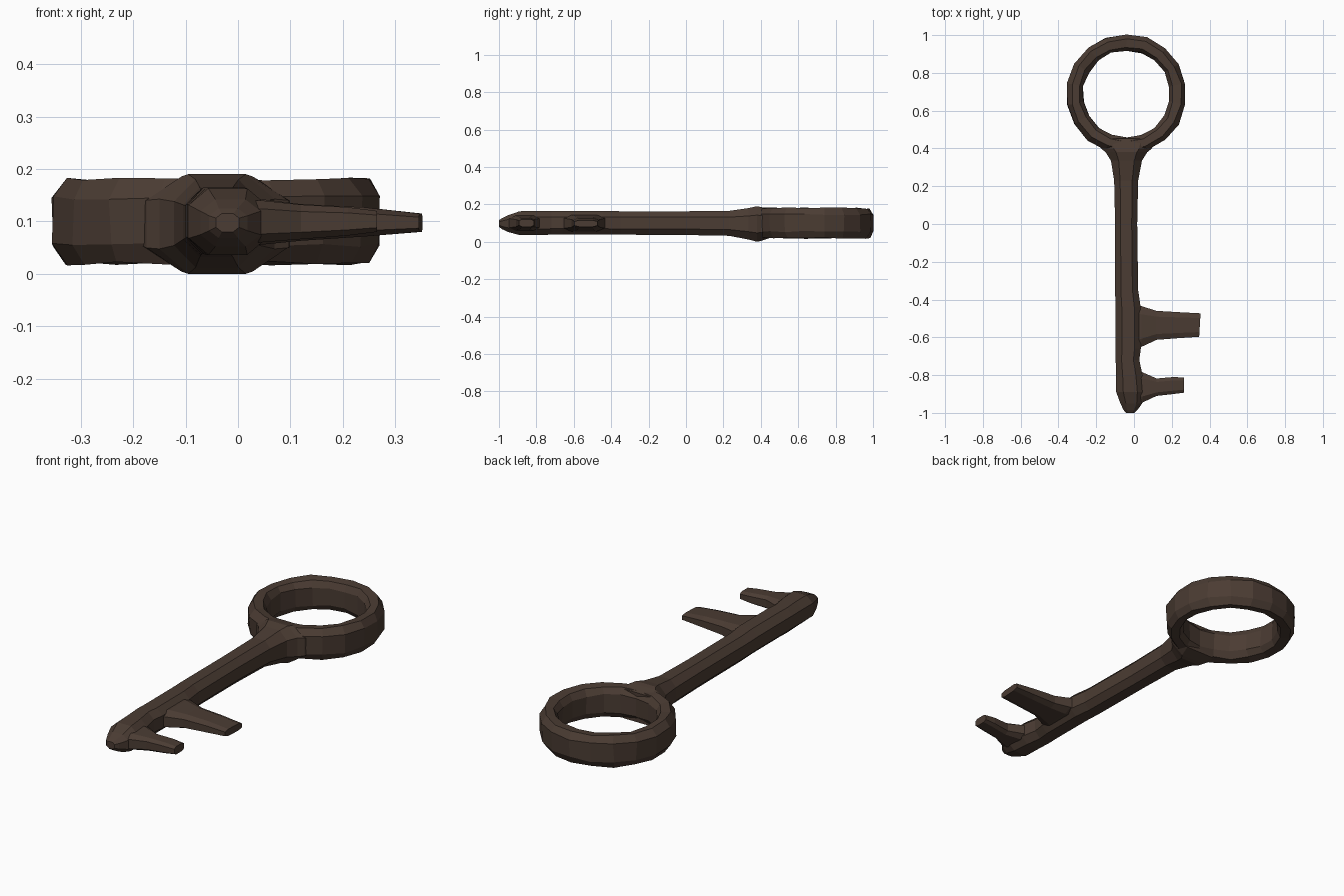
import bpy, bmesh, math, random
from mathutils import Vector

if "Cube" in bpy.data.objects:
    bpy.data.objects.remove(bpy.data.objects["Cube"])

random.seed(4)
iron = bpy.data.materials.new("dark_iron")
iron.diffuse_color = (0.07, 0.045, 0.033, 1)
iron.use_nodes = True
iron.node_tree.nodes["Principled BSDF"].inputs["Base Color"].default_value = iron.diffuse_color


def skin(name, rings, closed=False, jitter=0.0):
    """Bridge a list of equal-sized point rings into a flat-shaded mesh."""
    bm = bmesh.new()
    loops = [[bm.verts.new(Vector(p) + Vector([random.uniform(-jitter, jitter) for _ in range(3)]))
              for p in ring] for ring in rings]
    n = len(loops[0])
    pairs = list(zip(loops, loops[1:])) + ([(loops[-1], loops[0])] if closed else [])
    for a, b in pairs:
        for i in range(n):
            j = (i + 1) % n
            bm.faces.new((a[i], a[j], b[j], b[i]))
    if not closed:
        bm.faces.new(loops[0])
        bm.faces.new(loops[-1])
    bmesh.ops.recalc_face_normals(bm, faces=bm.faces)
    mesh = bpy.data.meshes.new(name)
    bm.to_mesh(mesh)
    bm.free()
    mesh.materials.append(iron)
    ob = bpy.data.objects.new(name, mesh)
    bpy.context.collection.objects.link(ob)
    return ob


def octagon(lo, hi, z0, z1, k=0.5):
    """Chamfered section as (across, height) pairs."""
    c, w, m, h = (lo + hi) / 2, (hi - lo) / 2, (z0 + z1) / 2, (z1 - z0) / 2
    unit = [(1, -k), (1, k), (k, 1), (-k, 1), (-1, k), (-1, -k), (-k, -1), (k, -1)]
    return [(c + w * u, m + h * v) for u, v in unit]


# Ring handle: chamfered band swept round the bow
profile = [(0.317, 0.055), (0.317, 0.145), (0.293, 0.18), (0.25, 0.175),
           (0.231, 0.145), (0.231, 0.055), (0.25, 0.025), (0.293, 0.02)]
SEG = 18
bow = []
for s in range(SEG):
    a = math.tau * s / SEG + math.pi / SEG
    bow.append([(-0.04 + r * math.cos(a), 0.688 + r * math.sin(a), z) for r, z in profile])
skin("ring_handle", bow, closed=True, jitter=0.004)

# Shaft with flared neck and blunt tip: y, x min, x max, z min, z max
shaft = [(0.452, -0.195, 0.115, 0.022, 0.172), (0.40, -0.175, 0.095, 0.004, 0.186),
         (0.38, -0.15, 0.07, 0.0, 0.19), (0.335, -0.122, 0.042, 0.012, 0.18),
         (0.23, -0.105, 0.022, 0.032, 0.165), (0.0, -0.10, 0.017, 0.036, 0.163),
         (-0.35, -0.10, 0.022, 0.038, 0.163), (-0.44, -0.098, 0.035, 0.038, 0.165),
         (-0.66, -0.097, 0.036, 0.038, 0.165), (-0.72, -0.097, 0.028, 0.038, 0.165),
         (-0.80, -0.095, 0.045, 0.036, 0.165), (-0.89, -0.094, 0.055, 0.036, 0.163),
         (-0.95, -0.072, 0.043, 0.052, 0.142), (-0.985, -0.055, 0.018, 0.068, 0.125),
         (-1.0, -0.042, 0.002, 0.08, 0.115)]
skin("shaft", [[(x, y, z) for x, z in octagon(a, b, c, d)] for y, a, b, c, d in shaft])

# Bit teeth: x, y min, y max, z min, z max
teeth = {
    "long_tooth": [(-0.02, -0.69, -0.41, 0.06, 0.14), (0.04, -0.65, -0.435, 0.055, 0.143),
                   (0.12, -0.613, -0.46, 0.063, 0.133), (0.24, -0.604, -0.467, 0.071, 0.127),
                   (0.345, -0.597, -0.473, 0.08, 0.115)],
    "short_tooth": [(-0.02, -0.955, -0.76, 0.06, 0.14), (0.045, -0.945, -0.785, 0.06, 0.14),
                    (0.12, -0.91, -0.818, 0.066, 0.132), (0.21, -0.90, -0.81, 0.073, 0.127),
                    (0.265, -0.893, -0.813, 0.08, 0.12)],
}
for name, rows in teeth.items():
    ob = skin(name, [[(x, y, z) for y, z in octagon(a, b, c, d, 0.6)] for x, a, b, c, d in rows])
    # Slanted end of the tooth
    for v in ob.data.vertices[-8:]:
        v.co.x += 0.06 * (v.co.y - rows[-1][1]) if name == "long_tooth" else 0
